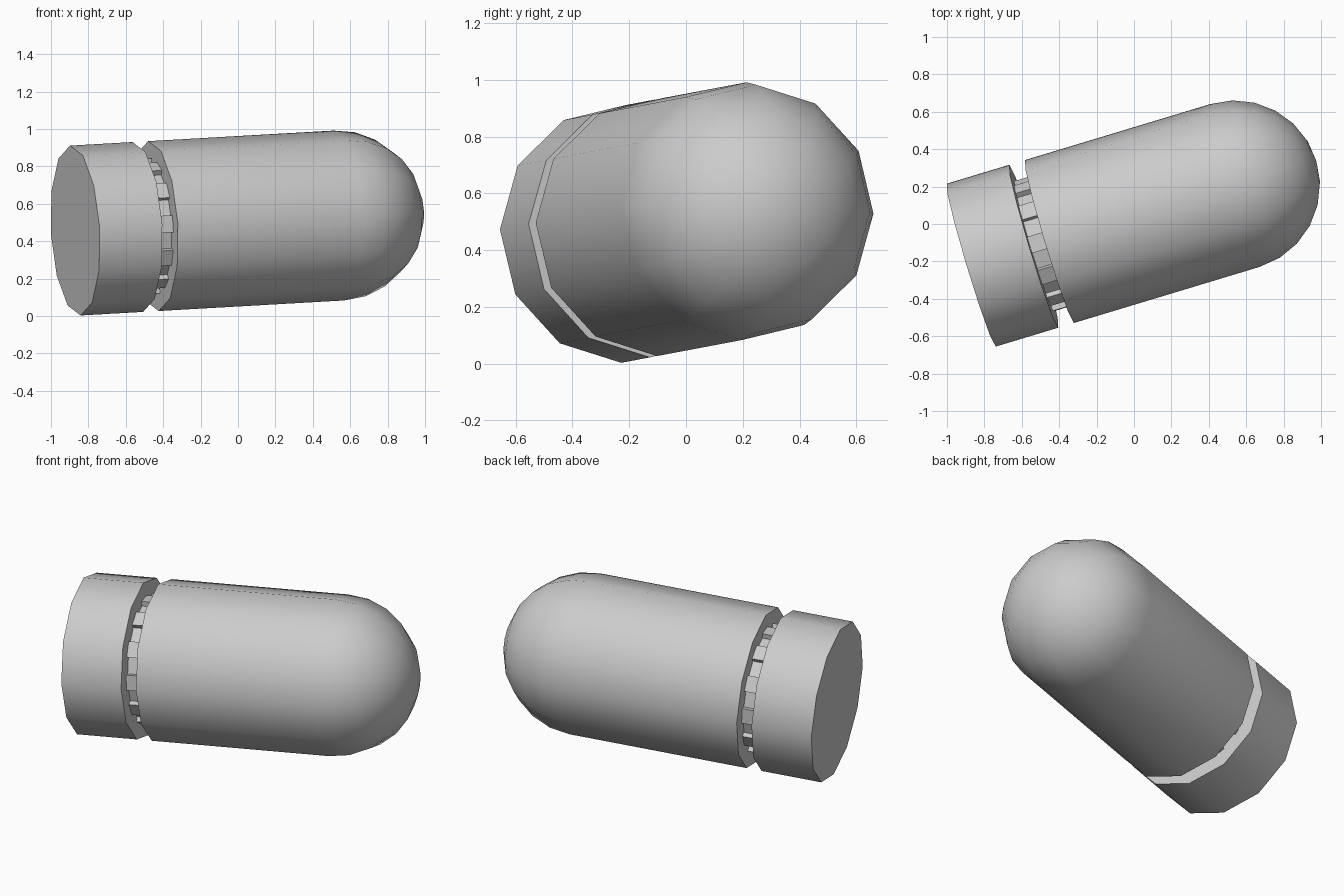
import bpy, bmesh
from math import cos, sin, pi, radians
from mathutils import Vector, Matrix

cube = bpy.data.objects.get("Cube")
if cube:
    bpy.data.objects.remove(cube)

SIDES, RADIUS = 12, 0.455
BASE = Vector((-0.87, -0.22, 0.457))
AXIS = Vector((0.956, 0.2887, 0.0545)).normalized()

# Frame of the tilted capsule: side, up, long axis
side = Vector((AXIS.y, -AXIS.x, 0)).normalized()
up = AXIS.cross(side) * -1
if up.z < 0:
    up = -up
FRAME = Matrix((side, up, AXIS)).transposed()

grey = bpy.data.materials.new("light grey")
grey.use_nodes = True
grey.diffuse_color = (0.6, 0.6, 0.6, 1)
grey.node_tree.nodes["Principled BSDF"].inputs["Base Color"].default_value = (0.6, 0.6, 0.6, 1)


def circle(r):
    """Cross-section points, with a slight roll."""
    roll = radians(2)
    return [(r * cos(2 * pi * i / SIDES + roll), r * sin(2 * pi * i / SIDES + roll))
            for i in range(SIDES)]


def gear(r_low, r_high):
    """Cross-section with one tooth for every side."""
    pts = []
    for i in range(SIDES):
        for step, r in ((-0.24, r_low), (-0.24, r_high), (0.24, r_high), (0.24, r_low)):
            a = 2 * pi * (i + step) / SIDES + radians(2)
            pts.append((r * cos(a), r * sin(a)))
    return pts


def loft(name, sections, tip=None, smooth=True):
    """Join cross-sections given as (points, distance along the axis)."""
    bm = bmesh.new()
    rings = [[bm.verts.new(BASE + FRAME @ Vector((x, y, s))) for x, y in pts]
             for pts, s in sections]
    n = len(rings[0])
    for a, b in zip(rings, rings[1:]):
        for i in range(n):
            j = (i + 1) % n
            bm.faces.new((a[i], a[j], b[j], b[i]))
    bm.faces.new(rings[0][::-1])
    if tip is None:
        bm.faces.new(rings[-1])
    else:
        top = bm.verts.new(BASE + AXIS * tip)
        for i in range(n):
            bm.faces.new((rings[-1][i], rings[-1][(i + 1) % n], top))
    bmesh.ops.recalc_face_normals(bm, faces=bm.faces)
    mesh = bpy.data.meshes.new(name)
    bm.to_mesh(mesh)
    bm.free()
    mesh.materials.append(grey)
    obj = bpy.data.objects.new(name, mesh)
    bpy.context.collection.objects.link(obj)
    if smooth:
        bpy.ops.object.select_all(action="DESELECT")
        obj.select_set(True)
        bpy.context.view_layer.objects.active = obj
        bpy.ops.object.shade_smooth_by_angle(angle=radians(40))
    return obj


# End cap
loft("end_cap", [(circle(RADIUS), 0), (circle(RADIUS), 0.35)])

# Toothed core in the gap
core = gear(0.335, 0.365)
loft("toothed_core", [(core, 0.34), (core, 0.45)], smooth=False)

# Long body with a domed end
DOME, RINGS = 1.475, 6
sections = [(circle(RADIUS), 0.437)]
for k in range(RINGS):
    a = k * pi / 2 / RINGS
    sections.append((circle(RADIUS * cos(a)), DOME + RADIUS * sin(a)))
loft("domed_body", sections, tip=DOME + RADIUS)
